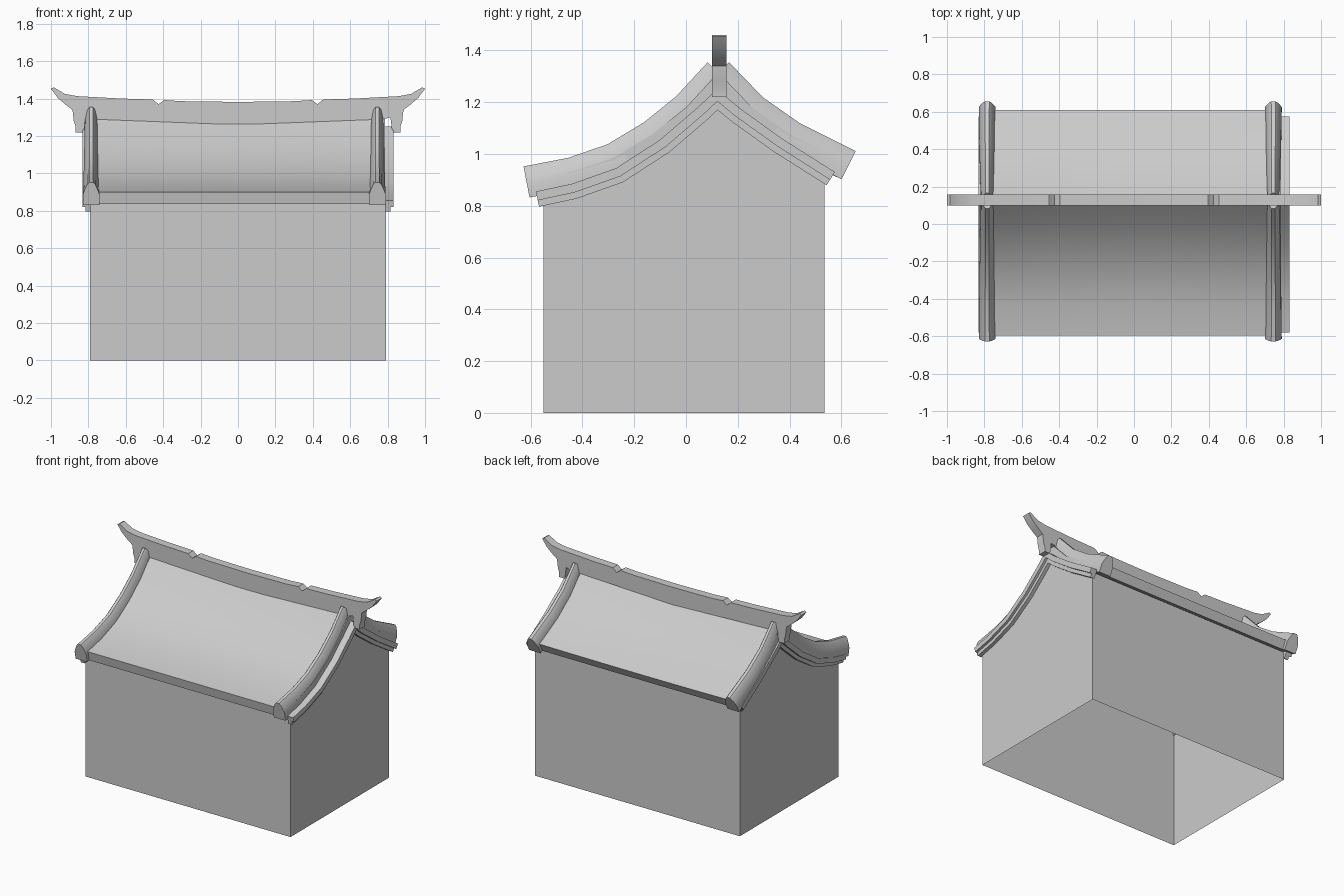
import bpy, bmesh
from math import radians
from mathutils import Vector

old = bpy.data.objects.get("Cube")
if old:
    bpy.data.objects.remove(old)

grey = bpy.data.materials.new("plain_grey")
grey.use_nodes = True
tone = (0.6, 0.6, 0.6, 1)
grey.diffuse_color = tone
grey.node_tree.nodes["Principled BSDF"].inputs["Base Color"].default_value = tone


def finish(name, bm, angle=30, closed=True):
    if closed:
        bmesh.ops.recalc_face_normals(bm, faces=bm.faces)
    mesh = bpy.data.meshes.new(name)
    bm.to_mesh(mesh)
    bm.free()
    mesh.materials.append(grey)
    ob = bpy.data.objects.new(name, mesh)
    bpy.context.collection.objects.link(ob)
    bpy.ops.object.select_all(action='DESELECT')
    ob.select_set(True)
    bpy.context.view_layer.objects.active = ob
    bpy.ops.object.shade_smooth_by_angle(angle=radians(angle))
    return ob


def loft(name, rings, angle=30):
    """Skin a list of equal closed rings and cap both ends."""
    bm = bmesh.new()
    loops = [[bm.verts.new(p) for p in ring] for ring in rings]
    n = len(loops[0])
    for a, b in zip(loops, loops[1:]):
        for i in range(n):
            j = (i + 1) % n
            bm.faces.new((a[i], a[j], b[j], b[i]))
    bm.faces.new(loops[0])
    bm.faces.new(loops[-1])
    return finish(name, bm, angle)


def normals(path):
    """Upward mitred normals of a (y, z) path."""
    pts = [Vector(p) for p in path]
    seg = []
    for a, b in zip(pts, pts[1:]):
        d = (b - a).normalized()
        seg.append(Vector((-d.y, d.x)))
    out = [seg[0]]
    for a, b in zip(seg, seg[1:]):
        m = (a + b).normalized()
        out.append(m / m.dot(a))
    return out + [seg[-1]]


def offset(path, dist):
    return [Vector(p) + n * dist for p, n in zip(path, normals(path))]


# Upper surface of the roof, front eave to ridge to back eave
front = [(-.595, .90), (-.44, .93), (-.28, .985), (-.13, 1.075), (0, 1.18), (.125, 1.315)]
back = [(.125, 1.315), (.26, 1.175), (.41, 1.07), (.61, .97)]
roof = front + back[1:]
under = offset(roof, -.065)

# Roof slab, sagging slightly toward the middle of the ridge
outline = list(roof) + under[::-1]
rings = []
for i in range(9):
    x = -.79 + 1.575 * i / 8
    sag = .025 * (1 - (x / .79) ** 2)
    rings.append([(x, y, z - sag * max(0, (z - .9) / .4)) for y, z in outline])
loft("roof_slab", rings)

# Thin shell walls with gables, open underneath
gable = [(-.55, .86)] + [tuple(p) for p in offset(roof, -.05)[1:-1]] + [(.535, .93)]
profile = [(-.55, 0)] + gable + [(.535, 0)]
bm = bmesh.new()
sides = [[bm.verts.new((x, y, z)) for y, z in profile] for x in (-.79, .79)]
left, right = sides
bm.faces.new(left[::-1])
bm.faces.new(right)
bm.faces.new((left[0], left[1], right[1], right[0]))
bm.faces.new((left[-2], left[-1], right[-1], right[-2]))
walls = finish("walls", bm, closed=False)
bm = bmesh.new()
bm.from_mesh(walls.data)
for f in bm.faces:
    c = f.calc_center_median()
    if f.normal.dot(Vector((c.x, c.y, 0))) < 0:
        f.normal_flip()
bm.to_mesh(walls.data)
bm.free()

# Bargeboards along both gables, a main board with a slim lower lip
board_path = [(-.58, .855), (-.44, .885), (-.27, .945), (-.1, 1.055), (.04, 1.175),
              (.12, 1.25), (.21, 1.175), (.37, 1.06), (.575, .93)]
for side in (-1, 1):
    word = "left" if side > 0 else "right"
    for part, top, low, x1 in (("bargeboard", 0, -.035, .832), ("bargeboard_lip", -.03, -.06, .815)):
        outline = list(offset(board_path, top)) + list(offset(board_path, low))[::-1]
        loft(f"{word}_{part}", [[(side * x, y, z) for y, z in outline] for x in (.785, x1)])

# Rounded verge rolls running down each slope
section = [(-1, -.065), (1, -.065), (1, -.01), (.8, .015), (.5, .045), (.25, .057),
           (-.25, .057), (-.5, .045), (-.8, .015), (-1, -.01)]
for word, xc in (("right", -.785), ("left", .745)):
    for slope, path in (("front", front), ("back", back[::-1])):
        pts = [Vector(p) for p in path]
        pts[0] += (pts[0] - pts[1]).normalized() * .022
        norms = normals(pts)
        if slope == "back":
            norms = [-n for n in norms]
        rings = []
        for i, (p, n) in enumerate(zip(pts, norms)):
            half = .045 - .011 * i / (len(pts) - 1)
            rings.append([(xc + u * half, p.x + n.x * h, p.y + n.y * h) for u, h in section])
        loft(f"{word}_{slope}_verge_roll", rings, 40)

# Ridge beam with notches, upswept tips and end brackets
half_top = [(0, 1.382), (.3, 1.386), (.395, 1.392), (.425, 1.37), (.455, 1.395), (.62, 1.4),
            (.86, 1.413), (.925, 1.425), (.985, 1.46), (1, 1.453)]
half_low = [(.965, 1.405), (.925, 1.37), (.885, 1.34), (.878, 1.28), (.868, 1.25),
            (.868, 1.22), (.825, 1.22), (.815, 1.3), (.78, 1.29), (0, 1.26)]
half = half_top + half_low
outline = half + [(-x, z) for x, z in half[-2:0:-1]]
loft("ridge_beam", [[(x, y, z) for x, z in outline] for y in (.1, .157)])
